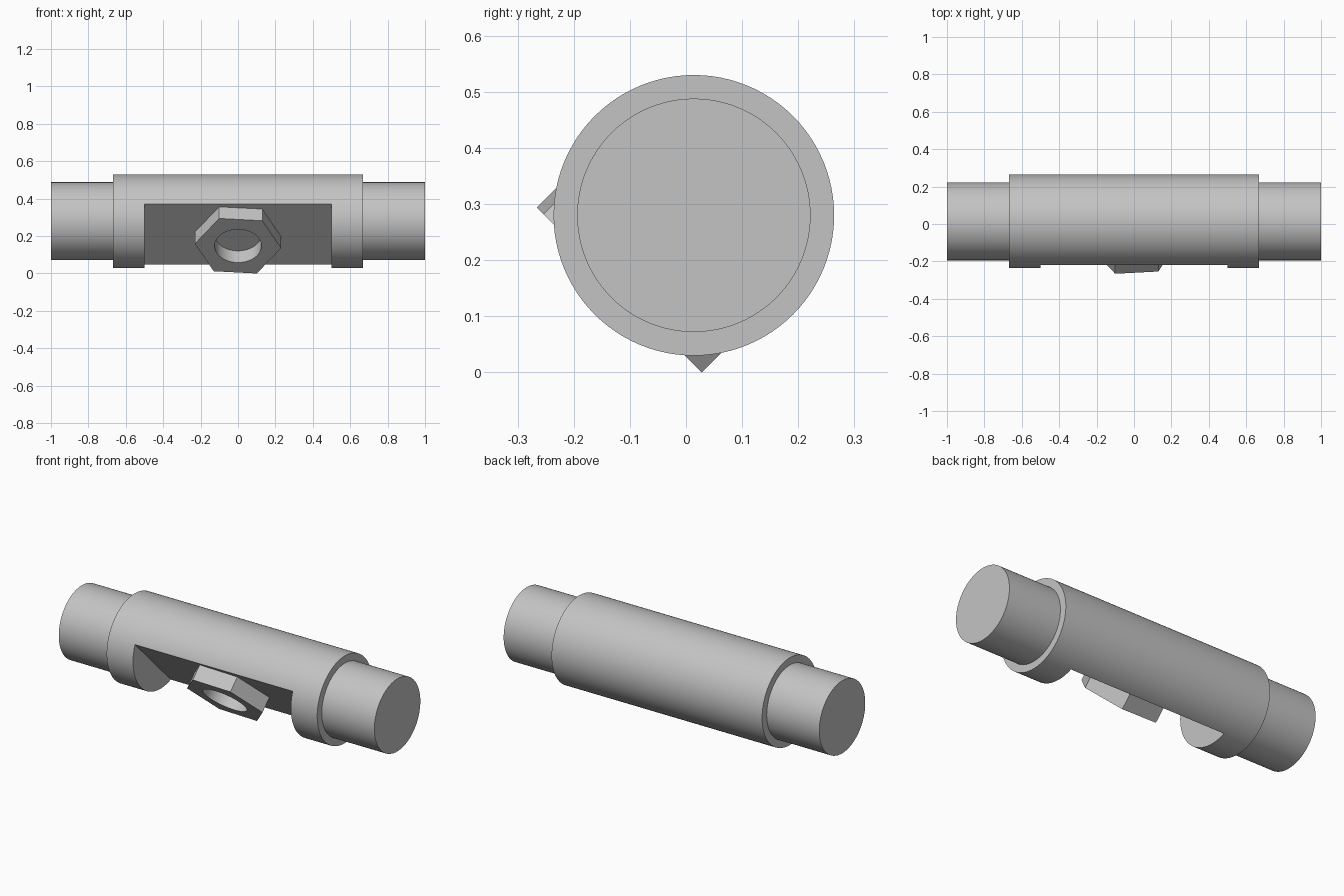
import bpy, bmesh, math
from mathutils import Matrix, Vector

if "Cube" in bpy.data.objects:
    bpy.data.objects.remove(bpy.data.objects["Cube"], do_unlink=True)

AXIS = Vector((0, 0.014, 0.28))       # centre line of the shaft
FLAT = 0.1                            # distance of the milled flat from the axis
NUT_TOP = 0.188

grey = bpy.data.materials.new("plain grey")
grey.use_nodes = True
grey.diffuse_color = (0.55, 0.55, 0.55, 1)
grey.node_tree.nodes["Principled BSDF"].inputs["Base Color"].default_value = grey.diffuse_color

# Local z of this frame points forward and down, square to the flat
tilt = Matrix.Translation(AXIS) @ Matrix.Rotation(math.radians(135), 4, "X")


def make_object(name, bm, matrix):
    bmesh.ops.recalc_face_normals(bm, faces=bm.faces)
    mesh = bpy.data.meshes.new(name)
    bm.to_mesh(mesh)
    bm.free()
    mesh.transform(matrix)
    mesh.materials.append(grey)
    obj = bpy.data.objects.new(name, mesh)
    bpy.context.collection.objects.link(obj)
    return obj


def cut(obj, cutter):
    mod = obj.modifiers.new("cut", "BOOLEAN")
    mod.operation = "DIFFERENCE"
    mod.solver = "EXACT"
    mod.object = cutter
    bpy.context.view_layer.objects.active = obj
    bpy.ops.object.modifier_apply(modifier=mod.name)
    bpy.data.objects.remove(cutter, do_unlink=True)


def smooth(obj):
    bpy.ops.object.select_all(action="DESELECT")
    obj.select_set(True)
    bpy.context.view_layer.objects.active = obj
    bpy.ops.object.shade_smooth_by_angle(angle=math.radians(30))


# Stepped shaft, turned around the x axis
bm = bmesh.new()
profile = [(-1, 0), (-1, 0.208), (-0.667, 0.208), (-0.667, 0.25),
           (0.667, 0.25), (0.667, 0.208), (1, 0.208), (1, 0)]
verts = [bm.verts.new((x, 0, r)) for x, r in profile]
edges = [bm.edges.new(pair) for pair in zip(verts, verts[1:])]
bmesh.ops.spin(bm, geom=verts + edges, axis=(1, 0, 0), cent=(0, 0, 0),
               angle=math.tau, steps=96)
bmesh.ops.remove_doubles(bm, verts=bm.verts, dist=1e-5)
shaft = make_object("stepped_shaft", bm, Matrix.Translation(AXIS))

# Milled flat on the lower front
bm = bmesh.new()
bmesh.ops.create_cube(bm, size=1, matrix=Matrix.Translation((0, 0, FLAT + 0.2))
                      @ Matrix.Diagonal((1, 1, 0.4, 1)))
cut(shaft, make_object("flat_cutter", bm, tilt))
smooth(shaft)


def ring_points(bm, sides, radius, height, turn=0):
    return [bm.verts.new((radius * math.cos(turn + math.tau * i / sides),
                          radius * math.sin(turn + math.tau * i / sides), height))
            for i in range(sides)]


# Hexagonal nut with a round hole, sitting on the flat
def prism(sides, radius, low, high, turn=0):
    bm = bmesh.new()
    a = ring_points(bm, sides, radius, low, turn)
    b = ring_points(bm, sides, radius, high, turn)
    bm.faces.new(a)
    bm.faces.new(b)
    for i in range(sides):
        j = (i + 1) % sides
        bm.faces.new((a[i], a[j], b[j], b[i]))
    return bm


# Local y points up the flat reversed, so the turn is negative
nut = make_object("hex_nut", prism(6, 0.231, FLAT, NUT_TOP, math.radians(-4.2)), tilt)
cut(nut, make_object("hole_cutter", prism(64, 0.125, FLAT - 0.1, NUT_TOP + 0.1), tilt))
smooth(nut)
